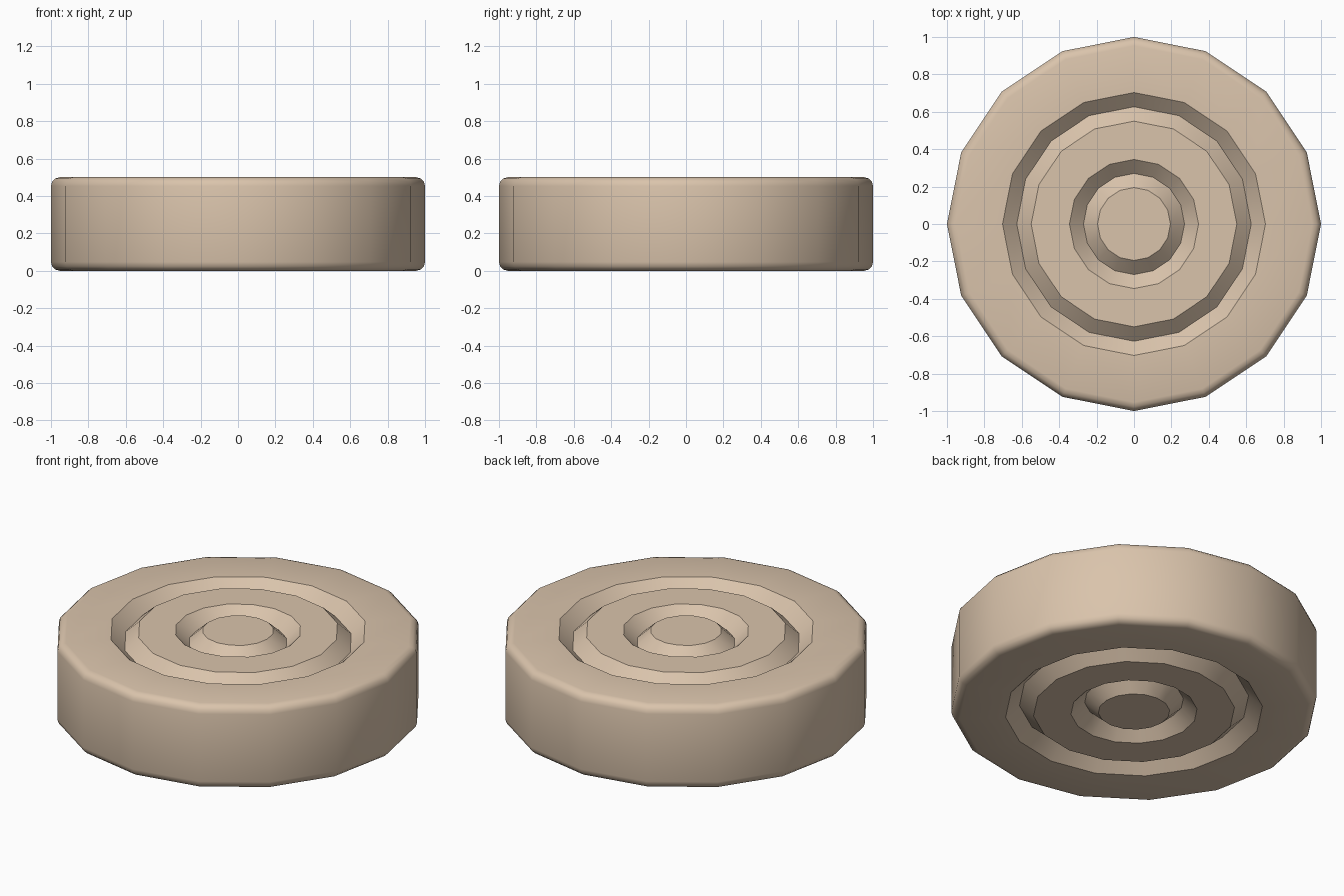
import bpy, bmesh, math

if "Cube" in bpy.data.objects:
    bpy.data.objects.remove(bpy.data.objects["Cube"])

SIDES = 16
HEIGHT = 0.5
GROOVE = 0.07

# Upper half profile (radius, z), from hub cap out to the rounded rim
top = [(0.195, HEIGHT), (0.27, HEIGHT - GROOVE), (0.345, HEIGHT),
       (0.55, HEIGHT), (0.627, HEIGHT - GROOVE), (0.703, HEIGHT)]
R = 0.047
top += [(1 - R + R * math.sin(a), HEIGHT - R + R * math.cos(a))
        for a in (math.radians(30 * i) for i in range(4))]
# Mirror for the underside
profile = top + [(r, HEIGHT - z) for r, z in reversed(top)]

bm = bmesh.new()
rings = []
for r, z in profile:
    rings.append([bm.verts.new((r * math.cos(2 * math.pi * i / SIDES),
                                r * math.sin(2 * math.pi * i / SIDES), z))
                  for i in range(SIDES)])
for a, b in zip(rings, rings[1:]):
    for i in range(SIDES):
        j = (i + 1) % SIDES
        bm.faces.new((a[i], b[i], b[j], a[j]))
# Hub caps
bm.faces.new(rings[0])
bm.faces.new(list(reversed(rings[-1])))
bmesh.ops.recalc_face_normals(bm, faces=bm.faces)

mesh = bpy.data.meshes.new("grooved_wheel")
bm.to_mesh(mesh)
bm.free()
wheel = bpy.data.objects.new("grooved_wheel", mesh)
bpy.context.collection.objects.link(wheel)

# Single tan colour
mat = bpy.data.materials.new("tan")
mat.diffuse_color = (0.70, 0.55, 0.41, 1)
mat.use_nodes = True
mat.node_tree.nodes["Principled BSDF"].inputs["Base Color"].default_value = mat.diffuse_color
mesh.materials.append(mat)

bpy.context.view_layer.objects.active = wheel
wheel.select_set(True)
bpy.ops.object.shade_smooth_by_angle(angle=math.radians(35))
